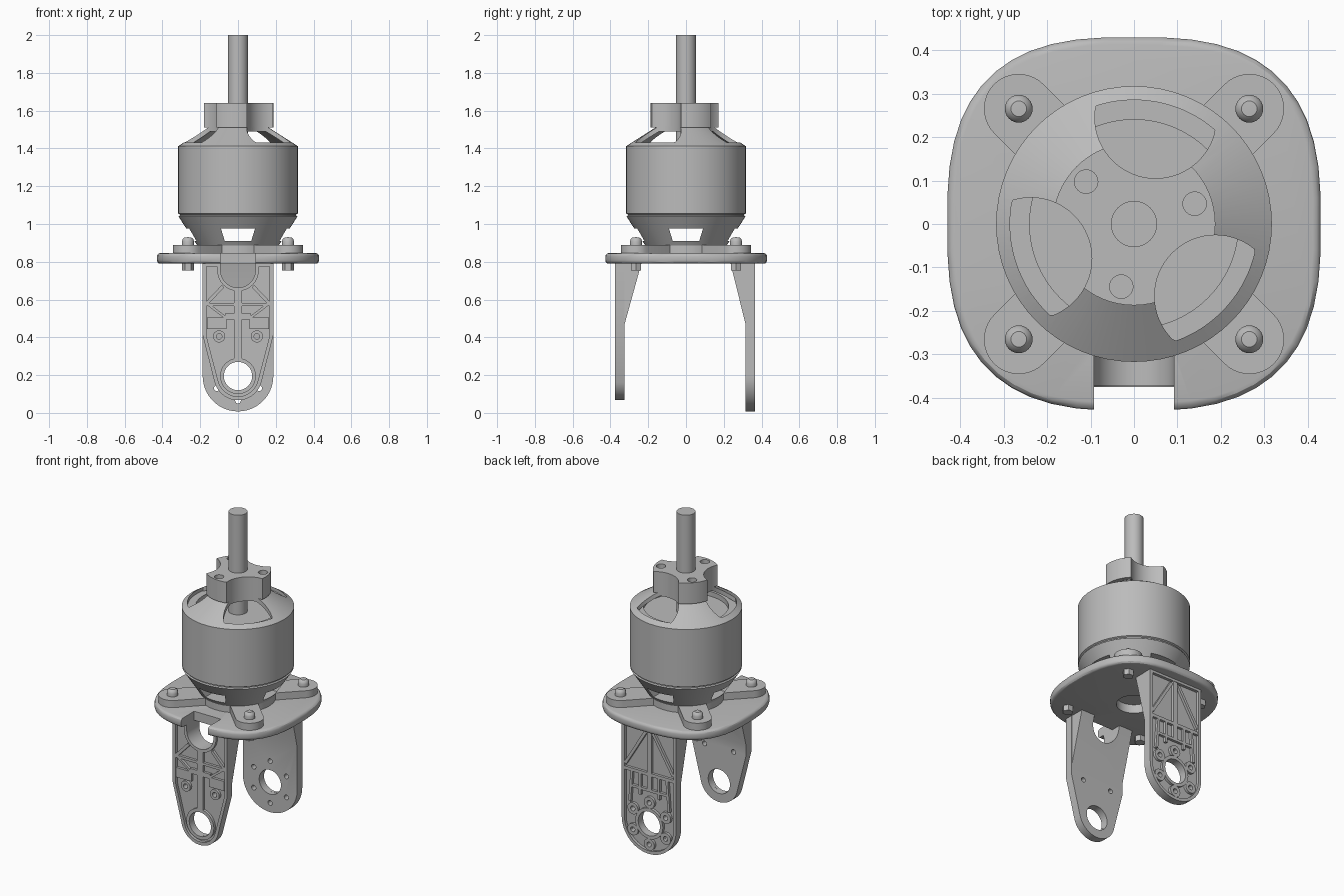
import bpy, bmesh
from math import sin, cos, pi, radians, hypot, atan2
from mathutils import Vector

cube = bpy.data.objects.get("Cube")
if cube:
    bpy.data.objects.remove(cube, do_unlink=True)

grey = bpy.data.materials.new("plain_grey")
grey.use_nodes = True
grey.diffuse_color = (0.5, 0.5, 0.5, 1)
grey.node_tree.nodes["Principled BSDF"].inputs["Base Color"].default_value = (0.5, 0.5, 0.5, 1)


def finish(name, bm, loc=(0, 0, 0)):
    bmesh.ops.recalc_face_normals(bm, faces=bm.faces)
    mesh = bpy.data.meshes.new(name)
    bm.to_mesh(mesh)
    bm.free()
    mesh.materials.append(grey)
    obj = bpy.data.objects.new(name, mesh)
    obj.location = loc
    bpy.context.collection.objects.link(obj)
    return obj


def prism(name, pts, a, b, axis="z"):
    """Extrude a 2D outline from a to b along an axis."""
    place = {"z": lambda u, v, t: (u, v, t), "y": lambda u, v, t: (u, t, v),
             "x": lambda u, v, t: (t, u, v)}[axis]
    bm = bmesh.new()
    face = bm.faces.new([bm.verts.new(place(u, v, a)) for u, v in pts])
    new = bmesh.ops.extrude_face_region(bm, geom=[face])["geom"]
    verts = [g for g in new if isinstance(g, bmesh.types.BMVert)]
    bmesh.ops.translate(bm, verts=verts, vec=Vector(place(0, 0, b - a)))
    return finish(name, bm)


def lathe(name, profile, steps=64, loc=(0, 0, 0)):
    """Revolve an (r, z) profile around the vertical."""
    bm = bmesh.new()
    verts = [bm.verts.new((r, 0, z)) for r, z in profile]
    edges = [bm.edges.new(pair) for pair in zip(verts, verts[1:])]
    bmesh.ops.spin(bm, geom=verts + edges, cent=(0, 0, 0), axis=(0, 0, 1),
                   angle=2 * pi, steps=steps)
    bmesh.ops.remove_doubles(bm, verts=bm.verts, dist=1e-5)
    return finish(name, bm, loc)


def apply(obj, mod):
    bpy.context.view_layer.objects.active = obj
    with bpy.context.temp_override(object=obj, active_object=obj):
        bpy.ops.object.modifier_apply(modifier=mod.name)


def cut(obj, cutter, operation="DIFFERENCE"):
    mod = obj.modifiers.new("cut", "BOOLEAN")
    mod.object, mod.operation, mod.solver = cutter, operation, "EXACT"
    apply(obj, mod)
    bpy.data.objects.remove(cutter, do_unlink=True)


def arc(cx, cy, r, start=0, end=360, n=40):
    full = end - start == 360
    return [(cx + r * cos(t), cy + r * sin(t)) for t in
            (radians(start + (end - start) * i / (n if full else n - 1)) for i in range(n))]


def box(x0, x1, y0, y1):
    return [(x0, y0), (x1, y0), (x1, y1), (x0, y1)]


def bar(x0, y0, x1, y1, w):
    n = Vector((y0 - y1, x1 - x0)).normalized() * w / 2
    return [(x0 + n.x, y0 + n.y), (x0 - n.x, y0 - n.y), (x1 - n.x, y1 - n.y), (x1 + n.x, y1 + n.y)]


# Motor can, with tapered lower bell and four vents
can = lathe("motor_can", [(0, 1.38), (.24, 1.38), (.24, 1.41), (.317, 1.41), (.317, 1.055),
                          (.308, 1.05), (.308, 1.045), (.315, 1.04), (.215, .885), (0, .885)])
vent = [(-.07, .91), (.07, .91), (.09, .975), (-.09, .975)]
for axis in "xy":
    cut(can, prism("vent_cutter", vent, -.5, .5, axis))

# Scalloped cone cap and three-lobed hub
cap = lathe("cone_cap", [(0, 1.515), (.155, 1.515), (.317, 1.412), (.317, 1.405), (.285, 1.405),
                         (.15, 1.49), (0, 1.49)])
hub = prism("hub", arc(0, 0, .187, n=64), 1.51, 1.64)
for k in range(3):
    a = radians(78.5 + 120 * k)
    scallop = []
    for x, y in arc(.25 * cos(a), .25 * sin(a), .14, n=64):
        s = min(1, .285 / hypot(x, y))
        scallop.append((x * s, y * s))
    for part in (cap, hub):
        cut(part, prism("scallop_cutter", scallop, 1.395, 1.7))
    b = a - pi / 3
    cut(hub, prism("hole_cutter", arc(.147 * cos(b), .147 * sin(b), .027, n=24), 1.6, 1.7))
prism("shaft", arc(0, 0, .053), 1.37, 2.0)

# Cross-shaped motor mount with screws and nuts
prism("mount_centre", arc(0, 0, .215, n=48), .845, .888)
for sx in (1, -1):
    for sy in (1, -1):
        deg = atan2(sy, sx) * 180 / pi
        x, y = .265 * sx, .265 * sy
        prism("mount_arm", arc(x, y, .08, deg - 90, deg + 90, 20)
              + arc(0, 0, .08, deg + 90, deg + 270, 8), .844, .89)
        lathe("screw_head", [(0, .93), (.018, .929), (.028, .92), (.032, .908), (.032, .888), (0, .888)],
              24, (x, y, 0))
        lathe("nut", [(0, .8), (.031, .8), (.031, .755), (0, .755)], 6, (x, y, 0))


# Rounded-square plate with front slot and centre hole
def squircle(t, half=.43, power=.72):
    c, s = cos(t), sin(t)
    return (half * abs(c) ** power * (1 if c > 0 else -1), half * abs(s) ** power * (1 if s > 0 else -1))


plate = prism("plate", [squircle(2 * pi * (i + .5) / 48) for i in range(48)], .79, .846)
bevel = plate.modifiers.new("rounded_rim", "BEVEL")
bevel.width, bevel.segments, bevel.limit_method = .018, 3, "ANGLE"
apply(plate, bevel)
cut(plate, prism("slot_cutter", box(-.092, .092, -.5, -.3), .7, .9))
cut(plate, prism("centre_cutter", arc(0, 0, .1), .7, .9))


# Legs: flat bar with rounded foot, inner wedge and ribbed outer face
AXLE = .195


def leg_outline(w, r, top, knee=None, a=0, cz=AXLE):
    foot = arc(0, cz, r, -a, a - 180, 32)
    if knee:
        return [(-w, knee), (-w, top), (w, top), (w, knee)] + foot
    return [(-w, top), (w, top)] + foot


def make_leg(name, side, outer, inner, outline, recess):
    leg = prism(name, outline, min(side * outer, side * inner), max(side * outer, side * inner), "y")
    wedge = [(side * (inner + .01), .47), (side * inner, .47), (side * .235, .795),
             (side * (inner + .01), .795)]
    cut(leg, prism("wedge", wedge, -.185, .185, "x"), "UNION")
    cut(leg, prism("recess_cutter", recess, side * (outer - .018), side * (outer + .02), "y"))
    return leg


def on_face(name, pts, side, outer):
    return prism(name, pts, side * (outer - .022), side * (outer - .002), "y")


def ring(name, x, z, r, hole, side, outer):
    obj = on_face(name, arc(x, z, r, n=32), side, outer)
    cut(obj, prism("ring_cutter", arc(x, z, hole, n=32), side * .2, side * .5, "y"))


def add_ribs(name, ribs, side, outer):
    for x0, z0, x1, z1, w in ribs:
        for m in ((1, -1) if x0 or x1 else (1,)):
            on_face(name, bar(m * x0, z0, m * x1, z1, w), side, outer)


# Front leg
front = make_leg("front_leg", -1, .375, .325, leg_outline(.187, .128, .795, .41, 15),
                 leg_outline(.168, .108, .775, .41, 15))
on_top = on_face("cradle_rim", arc(0, .755, .11, 180, 360, 24) + [(.11, .79), (-.11, .79)], -1, .375)
for part in (front, on_top):
    cut(part, prism("cradle_cutter", leg_outline(.092, .092, .85, cz=.755), -.5, -.2, "y"))
cut(front, prism("axle_cutter", arc(0, AXLE, .075), -.5, -.2, "y"))
add_ribs("front_rib", [(0, .66, 0, .28, .04), (.08, .67, .175, .57, .018), (0, .575, .17, .575, .016),
                       (.02, .51, .07, .51, .03), (.06, .475, .165, .475, .06),
                       (.06, .5, .165, .58, .014)], -1, .375)
ring("front_axle_ring", 0, AXLE, .095, .075, -1, .375)
for m in (1, -1):
    cut(front, prism("bolt_cutter", arc(.1 * m, .405, .015, n=16), -.5, -.2, "y"))
    ring("front_boss", .1 * m, .405, .032, .015, -1, .375)

# Back leg with six bolt bosses round the axle
back = make_leg("back_leg", 1, .365, .315, leg_outline(.187, .187, .795),
                leg_outline(.168, .168, .775))
cut(back, prism("axle_cutter", arc(0, AXLE, .075), .2, .5, "y"))
add_ribs("back_rib", [(0, .78, 0, .4, .03), (.165, .53, .025, .76, .018), (0, .5, .175, .5, .02),
                      (.065, .5, .065, .36, .016), (.12, .5, .135, .3, .016),
                      (0, .4, .125, .4, .016)], 1, .365)
ring("back_axle_ring", 0, AXLE, .095, .075, 1, .365)
for x, z in arc(0, AXLE, .13, 30, 390, 6):
    cut(back, prism("bolt_cutter", arc(x, z, .015, n=16), .2, .5, "y"))
    ring("back_boss", x, z, .036, .015, 1, .365)

# Smooth shading with sharp edges kept
bpy.ops.object.select_all(action="DESELECT")
for obj in bpy.context.collection.objects:
    if obj.type == "MESH" and grey.name in obj.data.materials:
        obj.select_set(True)
        bpy.context.view_layer.objects.active = obj
bpy.ops.object.shade_smooth_by_angle(angle=radians(30))
